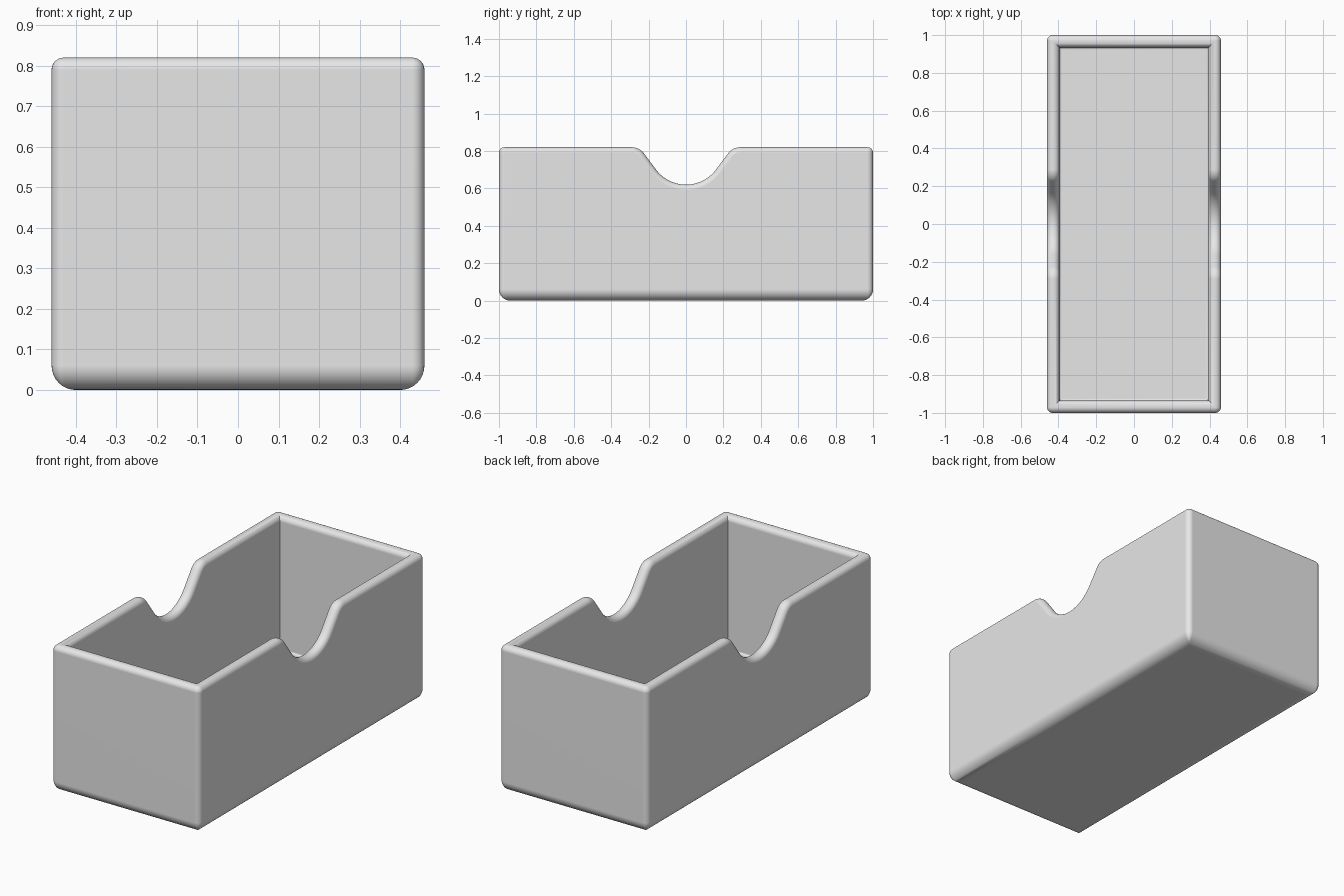
import bpy, bmesh
from math import sin, cos, pi, radians

if "Cube" in bpy.data.objects:
    bpy.data.objects.remove(bpy.data.objects["Cube"], do_unlink=True)

HX, HY, TOP = 0.46, 1.0, 0.82      # half width, half depth, height
WALL, FLOOR = 0.065, 0.07          # wall and floor thickness
BASE, RIM, CORNER, FILLET = 0.06, 0.03, 0.03, 0.012   # rounding radii
DIP, SHOULDER, SHOULDER_Y, SLOPE = 0.2, 0.08, 0.29, radians(53.5)


def steps(n, start=0.0, end=1.0):
    return [start + (end - start) * i / n for i in range(n + 1)]


# Rim line of a side wall, from the middle outward: (y, z, normal y, normal z)
rim_line = [(DIP * sin(a), TOP - DIP * cos(a), -sin(a), cos(a))
            for a in steps(14, 0, SLOPE)]
rim_line += [(SHOULDER_Y - SHOULDER * sin(a), TOP - SHOULDER + SHOULDER * cos(a),
              -sin(a), cos(a)) for a in steps(8, SLOPE, 0)]


def quadrant(inset, depth=None, height=None):
    """Quarter outline, moved inward; follows the rim line or a fixed height."""
    pts = []
    for y, z, ny, nz in rim_line:
        if height is None:
            pts.append((HX - inset, y - depth * ny, z - depth * nz))
        else:
            pts.append((HX - inset, y, height))
    r = max(CORNER - inset, 0)
    z = TOP - depth if height is None else height
    for a in steps(6, 0, pi / 2):
        pts.append((HX - inset - r + r * cos(a), HY - inset - r + r * sin(a), z))
    return pts


def ring(bm, **kw):
    q = quadrant(**kw)
    loop = []
    for sx, sy, order in ((1, 1, 1), (-1, 1, -1), (-1, -1, 1), (1, -1, -1)):
        loop += [bm.verts.new((sx * x, sy * y, z)) for x, y, z in q[::order]]
    return loop


bm = bmesh.new()
quarter = steps(8, 0, pi / 2)
rings = []
# Rounded base edge
for a in quarter:
    rings.append(ring(bm, inset=BASE * (1 - sin(a)), height=BASE * (1 - cos(a))))
# Rounded rim, outside then inside
for a in quarter:
    rings.append(ring(bm, inset=RIM * (1 - cos(a)), depth=RIM * (1 - sin(a))))
for a in quarter[::-1]:
    rings.append(ring(bm, inset=WALL - RIM * (1 - cos(a)), depth=RIM * (1 - sin(a))))
# Small fillet around the inner floor
for a in steps(4, 0, pi / 2):
    rings.append(ring(bm, inset=WALL + FILLET * (1 - cos(a)),
                      height=FLOOR + FILLET * (1 - sin(a))))

# Skin the rings and close the underside and the floor
n = len(rings[0])
for low, high in zip(rings, rings[1:]):
    for i in range(n):
        j = (i + 1) % n
        bm.faces.new((low[i], low[j], high[j], high[i]))
bm.faces.new(rings[0][::-1])
bm.faces.new(rings[-1])
bmesh.ops.remove_doubles(bm, verts=bm.verts, dist=0.0001)
bmesh.ops.recalc_face_normals(bm, faces=bm.faces)

mesh = bpy.data.meshes.new("open_tray")
bm.to_mesh(mesh)
bm.free()
tray = bpy.data.objects.new("open_tray", mesh)
bpy.context.collection.objects.link(tray)

# Plain grey material
grey = bpy.data.materials.new("light_grey")
grey.use_nodes = True
grey.diffuse_color = (0.8, 0.8, 0.8, 1)
grey.node_tree.nodes["Principled BSDF"].inputs["Base Color"].default_value = (0.8, 0.8, 0.8, 1)
mesh.materials.append(grey)

# Smooth rounded edges, flat walls
bpy.ops.object.select_all(action="DESELECT")
tray.select_set(True)
bpy.context.view_layer.objects.active = tray
bpy.ops.object.shade_smooth_by_angle(angle=radians(35))
weighted = tray.modifiers.new("flat_walls", "WEIGHTED_NORMAL")
weighted.keep_sharp = True
